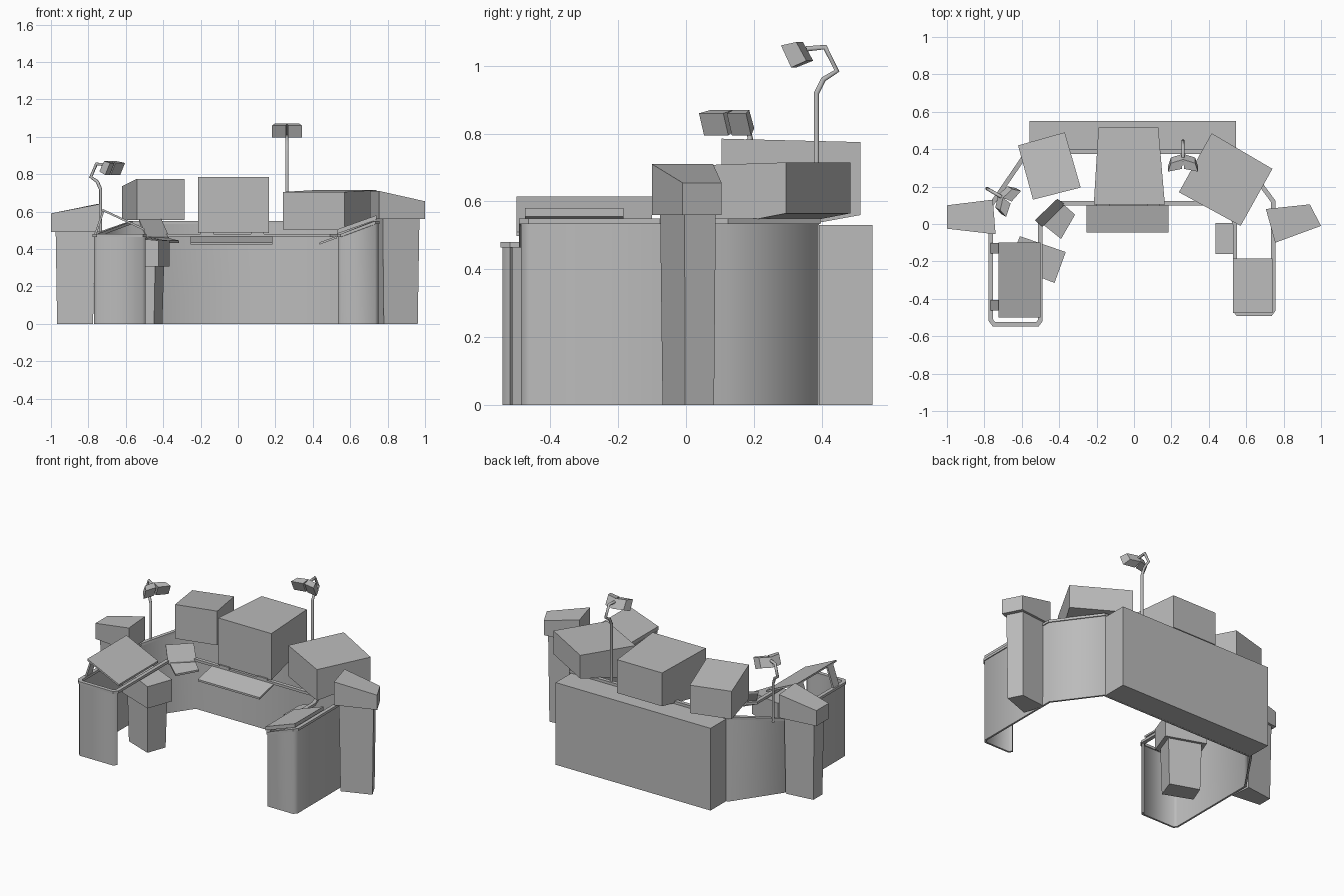
import bpy
import bmesh
from math import radians
from mathutils import Vector

cube = bpy.data.objects.get("Cube")
if cube:
    bpy.data.objects.remove(cube, do_unlink=True)

grey = bpy.data.materials.new("plain grey")
grey.use_nodes = True
colour = (0.5, 0.5, 0.5, 1)
grey.diffuse_color = colour
grey.node_tree.nodes["Principled BSDF"].inputs["Base Color"].default_value = colour


def add_object(name, data):
    data.materials.append(grey)
    obj = bpy.data.objects.new(name, data)
    bpy.context.collection.objects.link(obj)
    return obj


def loft(name, rings, closed=False):
    """Solid through a list of four-cornered rings."""
    bm = bmesh.new()
    loops = [[bm.verts.new(p) for p in ring] for ring in rings]
    pairs = list(zip(loops, loops[1:]))
    if closed:
        pairs.append((loops[-1], loops[0]))
    for a, b in pairs:
        for i in range(4):
            j = (i + 1) % 4
            bm.faces.new((a[i], a[j], b[j], b[i]))
    if not closed:
        bm.faces.new(loops[0])
        bm.faces.new(loops[-1])
    bmesh.ops.recalc_face_normals(bm, faces=bm.faces[:])
    mesh = bpy.data.meshes.new(name)
    bm.to_mesh(mesh)
    bm.free()
    return add_object(name, mesh)


def block(name, quad, near, far):
    """Block on a plan quad; near and far give (bottom, top) of its two edges."""
    rings = []
    for level in (0, 1):
        heights = (near[level], near[level], far[level], far[level])
        rings.append([(x, y, z) for (x, y), z in zip(quad, heights)])
    return loft(name, rings)


def plate(name, quad, near_z, far_z, thick=0.012):
    return block(name, quad, (near_z - thick, near_z), (far_z - thick, far_z))


def rect(x0, x1, y0, y1):
    return [(x0, y0), (x1, y0), (x1, y1), (x0, y1)]


def ribbon(name, path, width, depth=None, closed=False):
    """Mitred strip along a path; without a depth it reaches the floor."""
    points = [Vector(p) for p in path]
    rings = []
    for i, p in enumerate(points):
        before = points[i - 1] if i or closed else p
        after = points[(i + 1) % len(points)] if closed or i + 1 < len(points) else p
        d1 = (p - before).to_2d()
        d2 = (after - p).to_2d()
        d1 = d1.normalized() if d1.length else d2.normalized()
        d2 = d2.normalized() if d2.length else d1
        n = Vector((-d1.y - d2.y, d1.x + d2.x)).normalized()
        n *= width / 2 / max(0.5, n.dot(Vector((-d1.y, d1.x))))
        low = p.z - depth if depth else 0
        rings.append([(p.x + n.x, p.y + n.y, low), (p.x - n.x, p.y - n.y, low),
                      (p.x - n.x, p.y - n.y, p.z), (p.x + n.x, p.y + n.y, p.z)])
    return loft(name, rings, closed)


def scaled(quad, factor):
    cx = sum(p[0] for p in quad) / 4
    cy = sum(p[1] for p in quad) / 4
    return [(cx + (x - cx) * factor, cy + (y - cy) * factor) for x, y in quad]


# Outer wall with folded wing ends, and the rail loop on top
low, high = 0.47, 0.54
outer = [(-0.5, -0.515, low), (-0.515, -0.535, low), (-0.75, -0.535, low),
         (-0.765, -0.515, low), (-0.765, 0.1, low), (-0.57, 0.385, high),
         (0.55, 0.385, high), (0.745, 0.12, high), (0.745, -0.46, high),
         (0.73, -0.48, high), (0.555, -0.48, low), (0.54, -0.46, low)]
inner = [(0.54, 0, low), (0.5, 0.11, low), (-0.395, 0.11, low), (-0.5, 0, low)]
wall = ribbon("outer_wall", outer, 0.012)
ribbon("top_rail", [(x, y, z + 0.01) for x, y, z in outer + inner], 0.024, 0.016, True)

bpy.context.view_layer.objects.active = wall
wall.select_set(True)
bpy.ops.object.shade_smooth_by_angle(angle=radians(60))
wall.select_set(False)

# Long cabinet behind the desk
cabinet = rect(-0.56, 0.545, 0.392, 0.55)
block("rear_cabinet", cabinet, (0, 0.53), (0, 0.53))

# Monitor housings, near edge towards the operator
block("middle_monitor", [(-0.215, 0.105), (0.165, 0.105), (0.13, 0.515), (-0.19, 0.515)],
      (0.485, 0.785), (0.56, 0.775))
block("right_monitor", [(-0.54, 0.13), (-0.285, 0.195), (-0.37, 0.49), (-0.62, 0.42)],
      (0.555, 0.775), (0.555, 0.735))
block("left_monitor", [(0.24, 0.17), (0.57, -0.01), (0.74, 0.295), (0.415, 0.485)],
      (0.505, 0.705), (0.565, 0.715))
for x in (-0.165, 0.105):
    block("monitor_foot", rect(x - 0.035, x + 0.035, 0.095, 0.115), (0.475, 0.49), (0.475, 0.49))

# Pedestals: tapered column under a sloping head
pedestals = {
    "left": ([(0.755, -0.1), (0.705, 0.08), (0.94, 0.105), (1, -0.01)], 0.56, 0.71, 0.655),
    "right": ([(-0.755, 0.13), (-0.74, -0.055), (-1, -0.025), (-1, 0.1)], 0.49, 0.64, 0.59),
    "inner": ([(-0.67, -0.22), (-0.61, -0.065), (-0.365, -0.15), (-0.425, -0.315)],
              0.305, 0.47, 0.445),
}
for side, (quad, base, tall, short) in pedestals.items():
    block(side + "_pedestal_head", quad, (base, tall), (base, short))
    top = [(x, y, base) for x, y in scaled(quad, 0.8)]
    bottom = [(x, y, 0) for x, y in scaled(quad, 0.74)]
    loft(side + "_pedestal_column", [bottom, top])

# Sloping boards on the two wings
right_board = [(-0.5, -0.5), (-0.5, -0.1), (-0.725, -0.1), (-0.725, -0.5)]
plate("right_wing_board", right_board, 0.51, 0.615)
left_board = [(0.53, -0.475), (0.53, -0.185), (0.74, -0.185), (0.74, -0.475)]
plate("left_wing_board", left_board, 0.505, 0.58, 0.024)
for y in (-0.435, -0.13):
    plate("board_prop", rect(-0.77, -0.715, y - 0.028, y + 0.028)[1:] + [(-0.77, y - 0.028)],
          0.6, 0.6, 0.01).name = "prop_cap"
    bpy.data.objects.remove(bpy.data.objects["prop_cap"], do_unlink=True)
    loft("board_prop", [[(x, y + s, z) for x, s in
                         ((x0, -0.028), (x0 + 0.012, -0.028), (x0 + 0.012, 0.028), (x0, 0.028))]
                        for x0, z in ((-0.77, 0.475), (-0.725, 0.605))])

# Trays and the small angled screen
plate("keyboard_tray", rect(-0.255, 0.185, -0.045, 0.1), 0.435, 0.468)
plate("left_tray", [(0.435, -0.16), (0.435, 0.005), (0.53, 0.005), (0.53, -0.16)], 0.435, 0.47)
plate("corner_tray", [(-0.39, -0.08), (-0.315, 0.05), (-0.4, 0.125), (-0.49, 0)], 0.445, 0.465)
plate("corner_screen", [(-0.49, -0.015), (-0.37, 0.105), (-0.41, 0.135), (-0.53, 0.02)],
      0.47, 0.56, 0.014)


# Twin-headed desk lamps on bent poles
def lamp(side, x, y, drop, foot, turn):
    curve = bpy.data.curves.new(side + "_lamp_pole", "CURVE")
    curve.dimensions = "3D"
    curve.bevel_depth = 0.009
    curve.bevel_resolution = 1
    curve.use_fill_caps = True
    bends = [(0, foot + drop), (0, 0.92), (0.02, 0.96), (0.06, 0.985), (0.025, 1.055), (-0.03, 1.05)]
    spline = curve.splines.new("POLY")
    spline.points.add(len(bends) - 1)
    for point, (py, pz) in zip(spline.points, bends):
        point.co = (0, py, pz, 1)
    parts = [add_object(side + "_lamp_pole", curve)]
    for s in (-1, 1):
        plan = [(0.006, -0.06), (0.08, -0.075), (0.065, -0.03), (0, -0.01)]
        lower = [(s * px, py, z) for (px, py), z in zip(plan, (0.995, 0.995, 1.015, 1.015))]
        upper = [(s * px, py - 0.03, z) for (px, py), z in zip(plan, (1.06, 1.06, 1.07, 1.07))]
        parts.append(loft(side + "_lamp_head", [lower, upper]))
    for part in parts:
        part.location = (x, y, -drop)
        part.rotation_euler.z = radians(turn)


lamp("left", 0.262, 0.385, 0, high, 0)
lamp("right", -0.735, 0.16, 0.2, low, 60)
